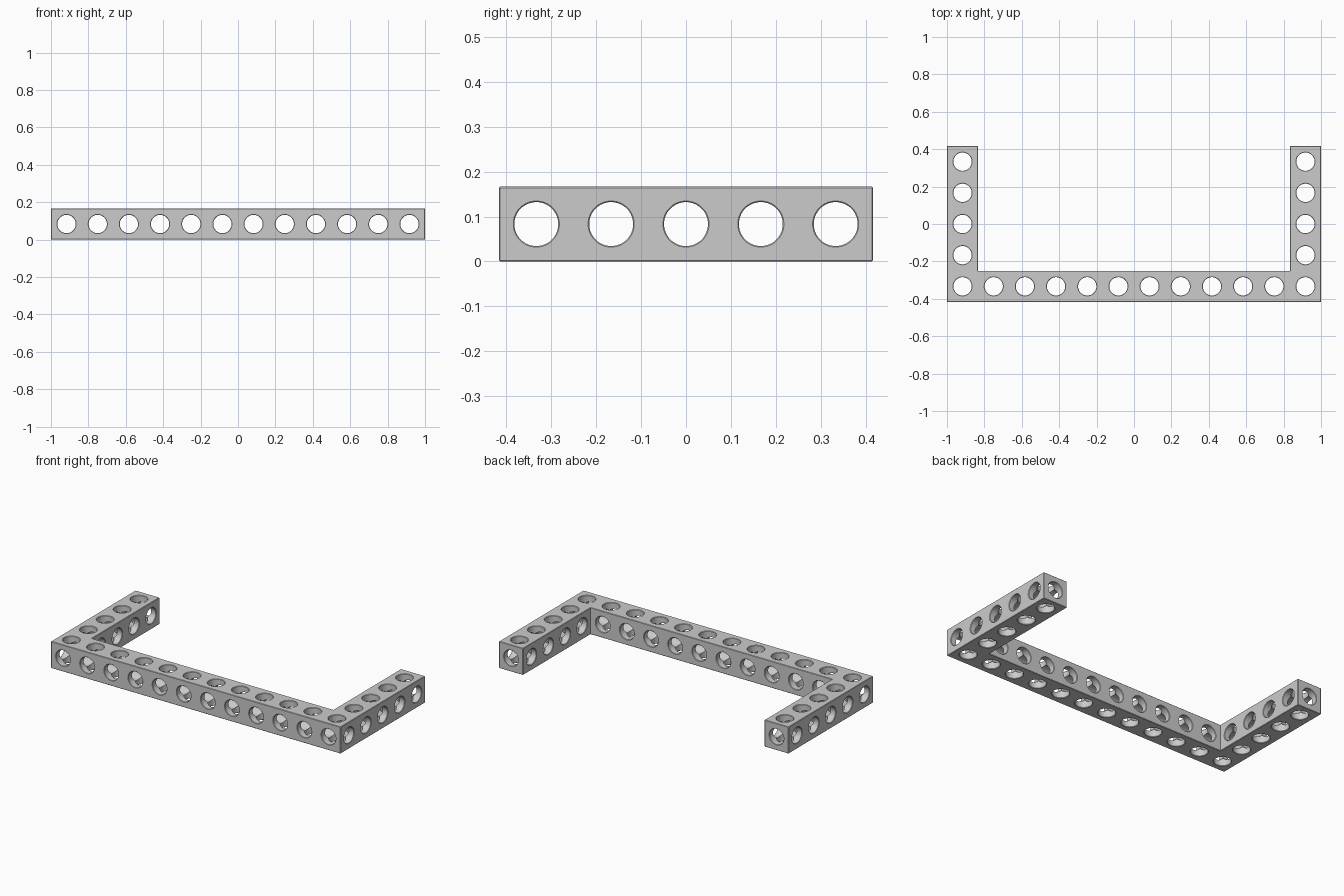
import bpy, bmesh
from math import cos, sin, pi

cube = bpy.data.objects.get("Cube")
if cube:
    bpy.data.objects.remove(cube, do_unlink=True)

P = 1 / 6            # hole pitch, also the bar thickness
NX, NY = 12, 5       # holes along the beam and along each arm
X, Y = NX * P / 2, NY * P / 2
R, C = 0.049, 0.0025  # bore radius, edge chamfer
SIDES = 32

metal = bpy.data.materials.new("light grey")
metal.use_nodes = True
grey = (0.6, 0.6, 0.6, 1)
metal.diffuse_color = grey
metal.node_tree.nodes["Principled BSDF"].inputs["Base Color"].default_value = grey


def new_object(name, bm):
    bmesh.ops.recalc_face_normals(bm, faces=bm.faces)
    mesh = bpy.data.meshes.new(name)
    bm.to_mesh(mesh)
    bm.free()
    mesh.materials.append(metal)
    ob = bpy.data.objects.new(name, mesh)
    bpy.context.collection.objects.link(ob)
    return ob


def add_bore(bm, axis, a, b, start, end):
    """Cutter along an axis, flared where it meets the two faces."""
    rings = []
    for d, r in ((start - C, R + 2 * C), (start + C, R), (end - C, R), (end + C, R + 2 * C)):
        ring = []
        for i in range(SIDES):
            t = 2 * pi * (i + 0.5) / SIDES
            co = [a + r * cos(t), b + r * sin(t)]
            co.insert(axis, d)
            ring.append(bm.verts.new(co))
        rings.append(ring)
    for lo, hi in zip(rings, rings[1:]):
        for i in range(SIDES):
            j = (i + 1) % SIDES
            bm.faces.new((lo[i], lo[j], hi[j], hi[i]))
    bm.faces.new(rings[0])
    bm.faces.new(rings[-1])


# U-shaped bar
bm = bmesh.new()
outline = [(-X, -Y), (X, -Y), (X, Y), (X - P, Y), (X - P, P - Y),
           (P - X, P - Y), (P - X, Y), (-X, Y)]
base = bm.faces.new([bm.verts.new((x, y, 0)) for x, y in outline])
up = bmesh.ops.extrude_face_region(bm, geom=[base], use_keep_orig=True)["geom"]
bmesh.ops.translate(bm, vec=(0, 0, P), verts=[v for v in up if isinstance(v, bmesh.types.BMVert)])
bmesh.ops.recalc_face_normals(bm, faces=bm.faces)
convex = [e for e in bm.edges if e.is_convex]
bmesh.ops.bevel(bm, geom=convex, offset=C, segments=1, affect='EDGES')
bar = new_object("u_shaped_bar", bm)

xs = [-X + P * (i + 0.5) for i in range(NX)]
ys = [-Y + P * (i + 0.5) for i in range(NY)]
mid = P / 2
bores = [bmesh.new() for _ in range(3)]

# Vertical holes
for x in xs:
    add_bore(bores[2], 2, x, ys[0], 0, P)
for y in ys[1:]:
    for x in (xs[0], xs[-1]):
        add_bore(bores[2], 2, x, y, 0, P)

# Front-to-back holes, running the full length of the arms
for x in xs:
    add_bore(bores[1], 1, x, mid, -Y, Y if x in (xs[0], xs[-1]) else P - Y)

# Sideways holes, with one running the full length of the beam
add_bore(bores[0], 0, ys[0], mid, -X, X)
for y in ys[1:]:
    add_bore(bores[0], 0, y, mid, -X, P - X)
    add_bore(bores[0], 0, y, mid, X - P, X)

# Drill the bar one direction at a time
bpy.context.view_layer.objects.active = bar
bar.select_set(True)
for axis, bm in zip("xyz", bores):
    cutter = new_object("bore_cutter_" + axis, bm)
    cutter.hide_render = True
    mod = bar.modifiers.new("bores_" + axis, 'BOOLEAN')
    mod.operation, mod.solver, mod.object = 'DIFFERENCE', 'EXACT', cutter
    bpy.ops.object.modifier_apply(modifier=mod.name)
    bpy.data.objects.remove(cutter, do_unlink=True)

bpy.ops.object.shade_smooth_by_angle(angle=pi / 6)
